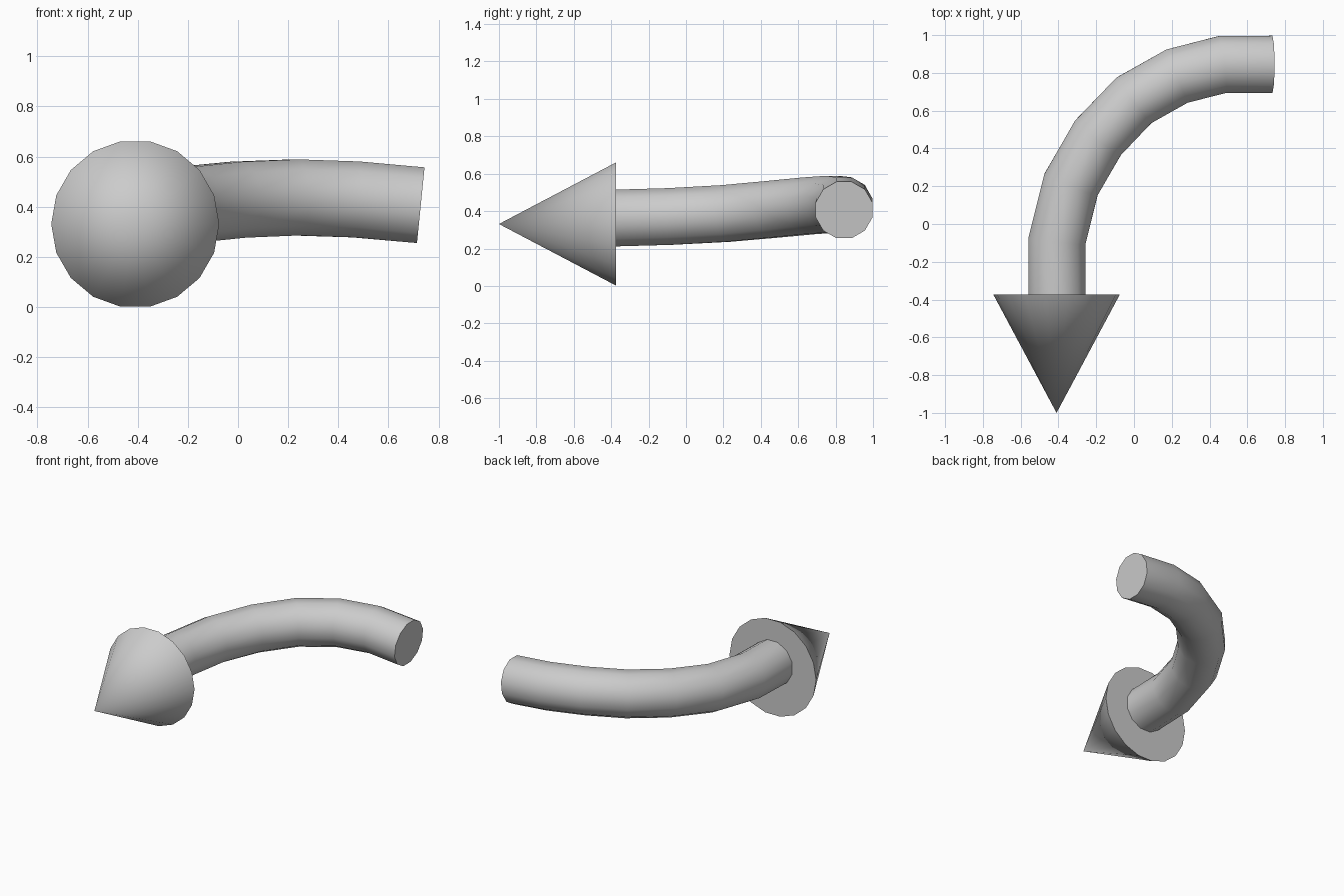
import bpy, bmesh, math
from mathutils import Vector

if "Cube" in bpy.data.objects:
    bpy.data.objects.remove(bpy.data.objects["Cube"])


def finish(name, bm):
    bmesh.ops.recalc_face_normals(bm, faces=bm.faces)
    me = bpy.data.meshes.new(name)
    bm.to_mesh(me)
    bm.free()
    ob = bpy.data.objects.new(name, me)
    bpy.context.collection.objects.link(ob)
    bpy.ops.object.select_all(action='DESELECT')
    ob.select_set(True)
    bpy.context.view_layer.objects.active = ob
    bpy.ops.object.shade_smooth_by_angle(angle=math.radians(45))
    return ob


def ring(bm, center, normal, radius, sides, offset):
    # ring of vertices around a path point, kept level with z up
    side = normal.cross(Vector((0, 0, 1))).normalized()
    up = side.cross(normal).normalized()
    out = []
    for i in range(sides):
        a = math.tau * (i + offset) / sides
        out.append(bm.verts.new(center + radius * (math.cos(a) * side + math.sin(a) * up)))
    return out


# curved shaft: 12-sided tube swept along a rising bend
path = [Vector(p) for p in (
    (-0.408, -0.376, 0.363), (-0.408, -0.09, 0.371), (-0.333, 0.21, 0.387),
    (-0.19, 0.457, 0.409), (0.0, 0.655, 0.428), (0.228, 0.783, 0.437),
    (0.47, 0.845, 0.429), (0.729, 0.845, 0.406))]
bm = bmesh.new()
rings = []
for i, p in enumerate(path):
    if i == 0:
        t = Vector((0, 1, 0))
    elif i == len(path) - 1:
        t = Vector((1, 0, -0.1)).normalized()
    else:
        t = ((p - path[i - 1]).normalized() + (path[i + 1] - p).normalized()).normalized()
    rings.append(ring(bm, p, t, 0.157, 12, 0.5))
for a, b in zip(rings, rings[1:]):
    for k in range(12):
        n = (k + 1) % 12
        bm.faces.new((a[k], a[n], b[n], b[k]))
bm.faces.new(rings[0])
bm.faces.new(rings[-1])
finish("arrow_shaft", bm)

# arrow head: 18-sided closed cone pointing to the front
bm = bmesh.new()
base = ring(bm, Vector((-0.41, -0.373, 0.331)), Vector((0, 1, 0)), 0.335, 18, 0)
tip = bm.verts.new((-0.41, -1.0, 0.331))
for k in range(18):
    bm.faces.new((base[k], base[(k + 1) % 18], tip))
bm.faces.new(base)
finish("arrow_head", bm)
